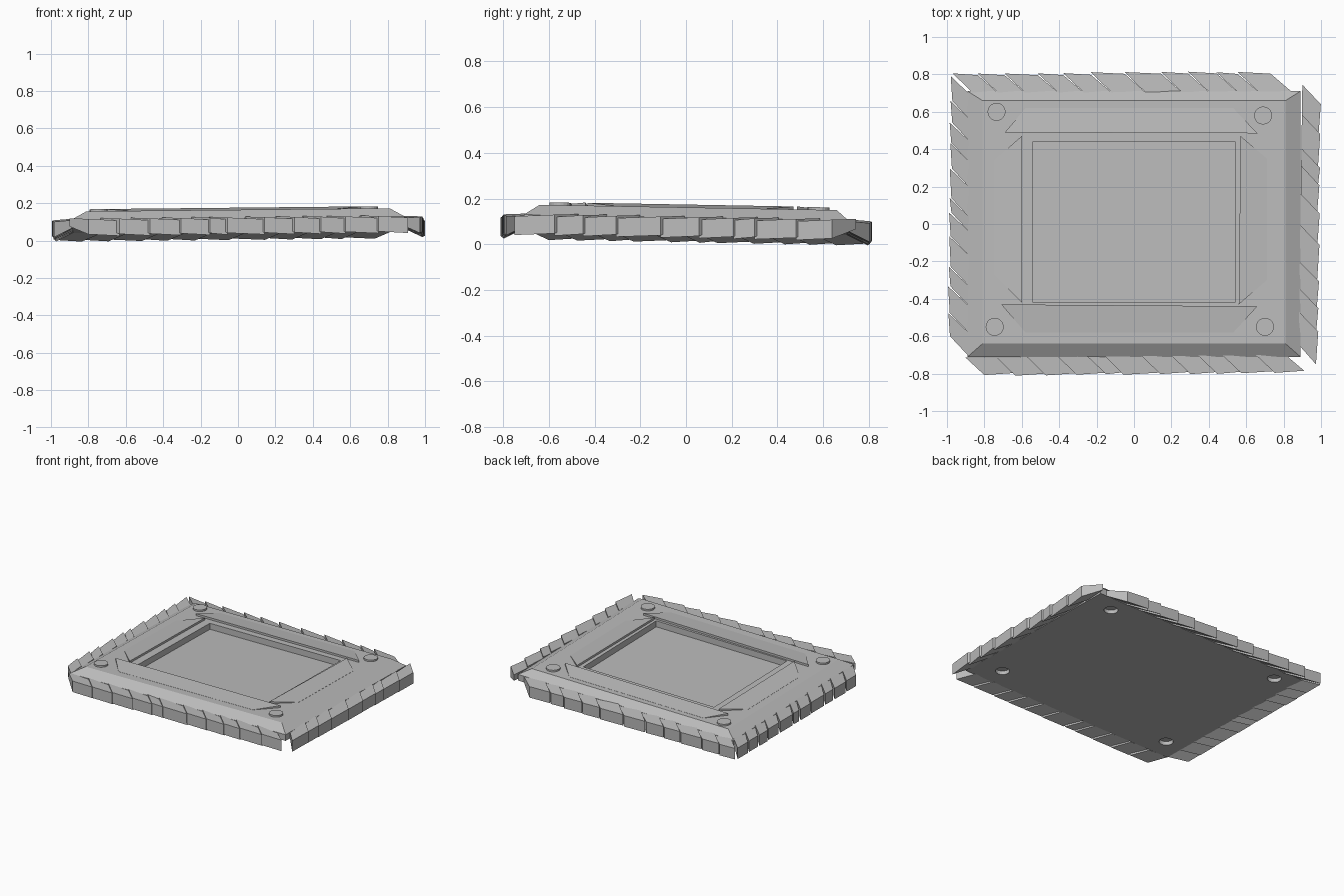
import bpy, bmesh, math, random
from mathutils import Vector

random.seed(4)
cube = bpy.data.objects.get("Cube")
if cube:
    bpy.data.objects.remove(cube, do_unlink=True)

grey = bpy.data.materials.new("plain_grey")
grey.use_nodes = True
grey.diffuse_color = (0.5, 0.5, 0.5, 1)
grey.node_tree.nodes["Principled BSDF"].inputs["Base Color"].default_value = (0.5, 0.5, 0.5, 1)

TOP, BASE, UNDER, FLOOR = 0.153, 0.108, 0.062, 0.108


def finish(name, bm):
    """Lean the part with the whole tablet and make it an object."""
    for v in bm.verts:
        v.co.z += 0.01 * v.co.x - 0.018 * v.co.y
    bmesh.ops.recalc_face_normals(bm, faces=bm.faces)
    mesh = bpy.data.meshes.new(name)
    bm.to_mesh(mesh)
    bm.free()
    mesh.materials.append(grey)
    ob = bpy.data.objects.new(name, mesh)
    bpy.context.collection.objects.link(ob)
    return ob


def stack(bm, loops):
    """Close a solid from a list of matching corner loops."""
    rings = [[bm.verts.new(p) for p in loop] for loop in loops]
    for a, b in zip(rings, rings[1:]):
        for i in range(len(a)):
            j = (i + 1) % len(a)
            bm.faces.new((a[i], a[j], b[j], b[i]))
    bm.faces.new(rings[0])
    bm.faces.new(rings[-1])


def rect(x0, x1, y0, y1, z):
    return [(x0, y0, z), (x1, y0, z), (x1, y1, z), (x0, y1, z)]


def discs(name, radius, z0, z1):
    bm = bmesh.new()
    for x, y in ((-0.735, 0.6), (-0.745, -0.55), (0.7, -0.55), (0.69, 0.58)):
        circle = [(x + radius * math.cos(k * math.tau / 20),
                   y + radius * math.sin(k * math.tau / 20)) for k in range(20)]
        stack(bm, [[(*p, z) for p in circle] for z in (z0, z1)])
    return finish(name, bm)


# Main slab: bevelled rim and sunken centre
bm = bmesh.new()
stack(bm, [rect(-0.89, 0.89, -0.71, 0.71, UNDER),
           rect(-0.89, 0.89, -0.71, 0.71, BASE),
           rect(-0.81, 0.81, -0.64, 0.66, TOP),
           rect(-0.54, 0.54, -0.42, 0.44, TOP),
           rect(-0.54, 0.54, -0.42, 0.44, FLOOR)])
slab = finish("main_slab", bm)

# Studs on top, shallow sockets underneath
discs("corner_studs", 0.048, TOP - 0.02, TOP + 0.012)
sockets = discs("socket_cutter", 0.048, UNDER - 0.03, UNDER + 0.028)
sockets.hide_render = True
sockets.hide_viewport = True
cut = slab.modifiers.new("sockets", "BOOLEAN")
cut.object = sockets
cut.solver = "EXACT"


# Sloping panels that rise toward the centre
def ramp(name, inner_a, inner_b, outer_b, outer_a):
    bm = bmesh.new()
    plan = (inner_a, inner_b, outer_b, outer_a)
    lift = (0.015, 0.015, 0.001, 0.001)
    stack(bm, [[(*p, TOP - 0.01) for p in plan],
               [(*p, TOP + h) for p, h in zip(plan, lift)]])
    finish(name, bm)


ramp("front_panel", (-0.71, -0.43), (0.66, -0.44), (0.53, -0.58), (-0.58, -0.58))
ramp("back_panel", (-0.69, 0.49), (0.66, 0.485), (0.53, 0.62), (-0.58, 0.62))
ramp("right_panel", (-0.6, -0.42), (-0.6, 0.47), (-0.75, 0.34), (-0.75, -0.27))
ramp("left_panel", (0.56, -0.43), (0.57, 0.47), (0.71, 0.35), (0.71, -0.3))


# Ragged border: overlapping slats, all cut along the same diagonal
def border(name, start, end, outward, skew, count):
    """start and end are on the outer edge; the inner edge is shifted by skew."""
    start, end = Vector(start), Vector(end)
    out, skew = Vector(outward), Vector(skew)
    cuts = [0] + [(k + random.uniform(-0.25, 0.25)) / count for k in range(1, count)] + [1]
    bm = bmesh.new()
    for t0, t1 in zip(cuts, cuts[1:]):
        shift = random.uniform(-0.003, 0.003)
        loops = []
        for t, lift in ((t0, 0.005), (t1, -0.005)):
            o = start.lerp(end, t) + out * (shift + lift)
            i = start.lerp(end, t) + skew
            loops.append([(o.x, o.y, 0.022 + lift), (o.x, o.y, 0.104 + lift),
                          (i.x, i.y, BASE + 0.002 + lift), (i.x, i.y, 0.066 + lift)])
        stack(bm, loops)
    finish(name, bm)


border("back_border", (-0.97, 0.8), (0.73, 0.81), (0, 1), (0.11, -0.1), 11)
border("front_border", (-0.8, -0.805), (0.91, -0.79), (0, -1), (-0.1, 0.09), 11)
border("right_border", (-0.975, 0.79), (-0.99, -0.6), (-1, 0), (0.1, -0.1), 11)
border("left_border", (0.995, 0.64), (0.975, -0.75), (1, 0), (-0.095, 0.105), 9)
